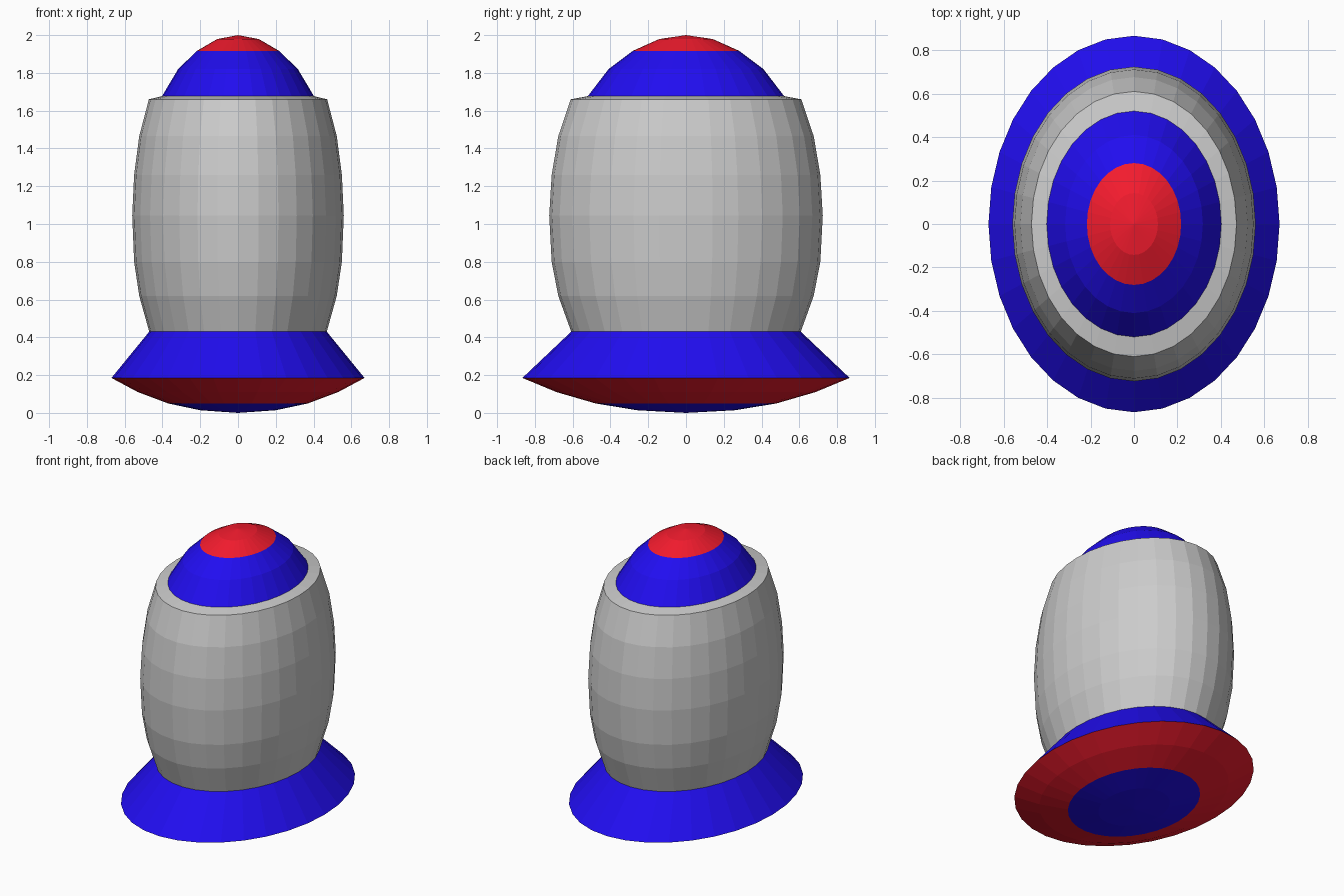
import bpy
import bmesh
from math import cos, sin, tau

if "Cube" in bpy.data.objects:
    bpy.data.objects.remove(bpy.data.objects["Cube"])

SIDES = 32
STRETCH = 1.293  # depth of each oval ring relative to its width


def material(name, color):
    mat = bpy.data.materials.new(name)
    mat.diffuse_color = color
    mat.use_nodes = True
    mat.node_tree.nodes["Principled BSDF"].inputs["Base Color"].default_value = mat.diffuse_color
    return mat


def oval_lathe(name, profile, mat=None):
    """Sweep (x radius, z) points, listed bottom to top, around an oval."""
    bm = bmesh.new()
    rings = []
    for r, z in profile:
        count = SIDES if r > 0 else 1
        rings.append([bm.verts.new((r * cos(tau * i / SIDES),
                                    r * STRETCH * sin(tau * i / SIDES), z))
                      for i in range(count)])
    for low, high in zip(rings, rings[1:]):
        for i in range(SIDES):
            j = i + 1
            quad = [low[i % len(low)], low[j % len(low)],
                    high[j % len(high)], high[i % len(high)]]
            bm.faces.new(list(dict.fromkeys(quad)))
    mesh = bpy.data.meshes.new(name)
    bm.to_mesh(mesh)
    bm.free()
    obj = bpy.data.objects.new(name, mesh)
    bpy.context.collection.objects.link(obj)
    if mat:
        mesh.materials.append(mat)
    return obj


blue = material("blue", (0.015, 0.004, 0.87, 1))
red = material("red", (0.9, 0.011, 0.027, 1))

# Shallow rounded underside
oval_lathe("bottom_disc", [(0, 0), (0.2, 0.014), (0.37, 0.05)], blue)
oval_lathe("bottom_rim", [(0.37, 0.05), (0.53, 0.11), (0.67, 0.185)], red)

# Flared skirt
oval_lathe("skirt", [(0.67, 0.185), (0.47, 0.43)], blue)

# Barrel-shaped body with a narrow shoulder ledge
oval_lathe("body", [(0.47, 0.43), (0.523, 0.62), (0.55, 0.80), (0.56, 1.045),
                    (0.55, 1.26), (0.523, 1.465), (0.472, 1.66),
                    (0.402, 1.677)])

# Domed nose and its cap
oval_lathe("nose", [(0.402, 1.677), (0.317, 1.82), (0.217, 1.917)], blue)
oval_lathe("nose_cap", [(0.217, 1.917), (0.11, 1.979), (0, 2.0)], red)
